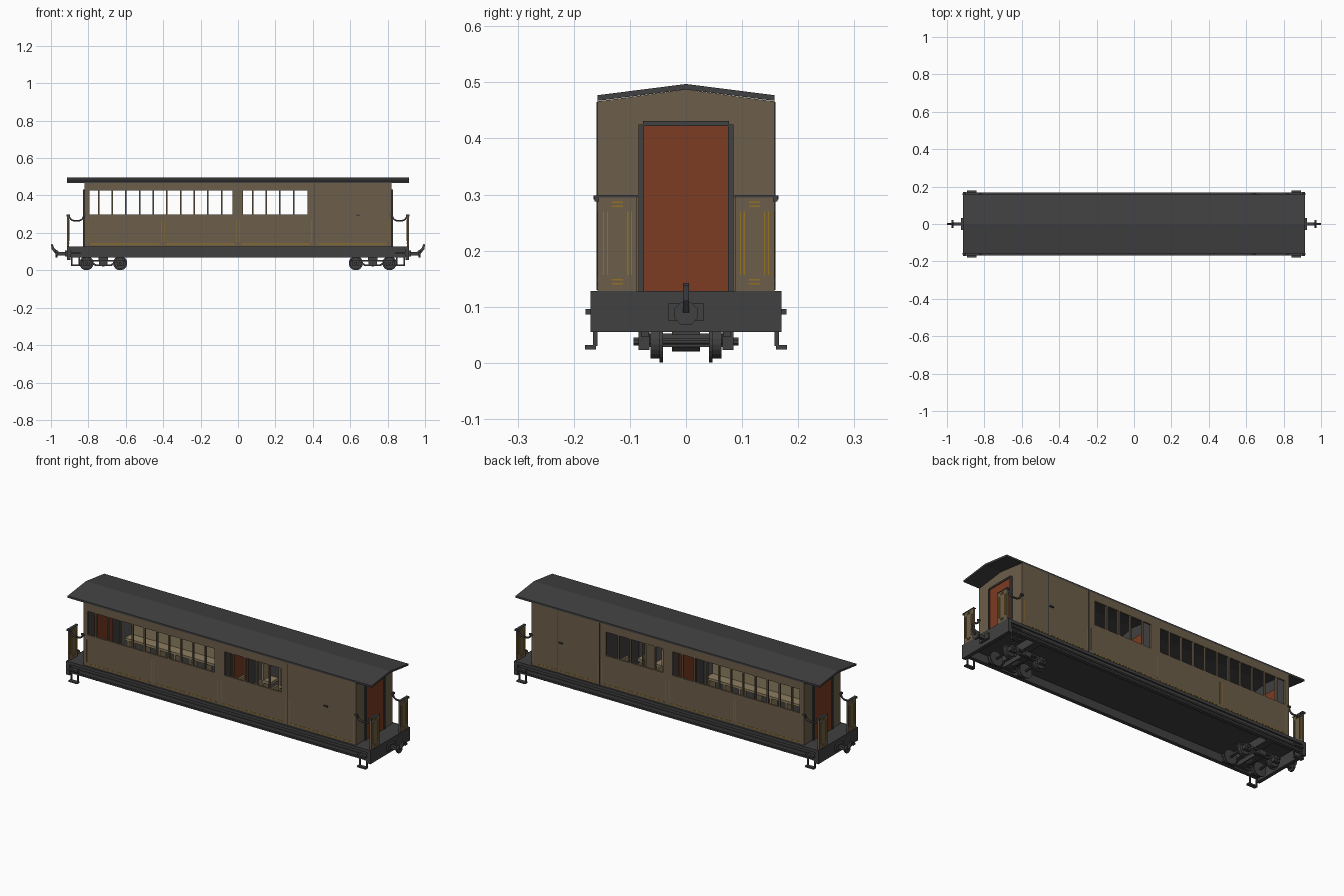
import bpy, bmesh, math
from mathutils import Matrix, Vector

if "Cube" in bpy.data.objects:
    bpy.data.objects.remove(bpy.data.objects["Cube"])


def material(name, rgb):
    m = bpy.data.materials.new(name)
    m.diffuse_color = (*rgb, 1)
    m.use_nodes = True
    m.node_tree.nodes["Principled BSDF"].inputs["Base Color"].default_value = m.diffuse_color
    return m


BROWN = material("brown paint", (0.15, 0.112, 0.068))
GREY = material("dark grey", (0.052, 0.052, 0.053))
RED = material("red brown door", (0.20, 0.044, 0.016))
GOLD = material("gold lining", (0.30, 0.17, 0.015))
TAN = material("tan seat wood", (0.27, 0.21, 0.12))
SIDES = (-1, 1)


class Part:
    """Collects simple solids in one mesh object."""

    def __init__(self):
        self.bm = bmesh.new()

    def box(self, x0, x1, y0, y1, z0, z1):
        c = Vector(((x0 + x1) / 2, (y0 + y1) / 2, (z0 + z1) / 2))
        s = (abs(x1 - x0), abs(y1 - y0), abs(z1 - z0), 1)
        bmesh.ops.create_cube(self.bm, size=1, matrix=Matrix.Translation(c) @ Matrix.Diagonal(s))

    def cyl(self, axis, c, length, r1, r2=None, n=16):
        rot = Matrix.Rotation(math.pi / 2, 4, 'Y') if axis == 'X' else Matrix.Rotation(-math.pi / 2, 4, 'X')
        spin = Matrix.Rotation(math.pi / n, 4, 'Z')
        bmesh.ops.create_cone(self.bm, cap_ends=True, segments=n, radius1=r1, radius2=r1 if r2 is None else r2,
                              depth=length, matrix=Matrix.Translation(c) @ rot @ spin)

    def prism(self, pts, a, b, axis):
        """Extrude (y,z) points along X, or (x,z) points along Y."""
        def at(p, t):
            return (t, p[0], p[1]) if axis == 'X' else (p[0], t, p[1])
        v0 = [self.bm.verts.new(at(p, a)) for p in pts]
        v1 = [self.bm.verts.new(at(p, b)) for p in pts]
        new = [self.bm.faces.new(v0), self.bm.faces.new(v1)]
        for i in range(len(pts)):
            j = (i + 1) % len(pts)
            new.append(self.bm.faces.new((v0[i], v0[j], v1[j], v1[i])))
        bmesh.ops.recalc_face_normals(self.bm, faces=new)

    def done(self, name, *mats, rule=None):
        self.bm.normal_update()
        if rule:
            for f in self.bm.faces:
                f.material_index = rule(f)
        me = bpy.data.meshes.new(name)
        self.bm.to_mesh(me)
        self.bm.free()
        for m in mats:
            me.materials.append(m)
        ob = bpy.data.objects.new(name, me)
        bpy.context.collection.objects.link(ob)
        return ob


# Roof: shallow gable sheet
p = Part()
p.prism([(-.158, .467), (0, .487), (.158, .467), (.158, .477), (0, .497), (-.158, .477)], -.915, .915, 'X')
p.done("roof", GREY)

# Side walls with window openings, grey inside
BAYS = [-.795, -.745] + [-.745 + .073 * i for i in range(1, 10)] + [-.03]
SALOON = [.028, .078, .151, .224, .297, .371]
for s in SIDES:
    p = Part()
    y0, y1 = s * .148, s * .158
    p.box(-.82, .82, y0, y1, .128, .297)
    p.box(-.82, .82, y0, y1, .426, .467)
    for a, b in ((-.82, -.795), (-.03, .028), (.371, .82)):
        p.box(a, b, y0, y1, .297, .426)
    for x in BAYS[1:-1] + SALOON[1:-1]:
        p.box(x - .004, x + .004, y0, y1, .297, .426)
    p.done("side_wall", BROWN, GREY, rule=lambda f: int(f.normal.y * s < -.5))

# End walls, end doors, door frames
gable = [(-.158, .128), (.158, .128), (.158, .466), (0, .487), (-.158, .466)]
for s in SIDES:
    p = Part()
    p.prism(gable, s * .81, s * .82, 'X')
    p.done("end_wall", BROWN, GREY, rule=lambda f: int(f.normal.x * s < -.5))
    p = Part()
    p.box(s * .805, s * .823, -.075, .075, .128, .422)
    p.done("end_door", RED)
    p = Part()
    for t in SIDES:
        p.box(s * .82, s * .828, t * .075, t * .085, .128, .425)
    p.box(s * .82, s * .828, -.077, .077, .422, .431)
    p.done("door_frame", GREY)

# Inner partitions and the door between compartments
p = Part()
inner = [(y * .148 / .158, z) for y, z in gable]
for x in (0, .392):
    p.prism(inner, x - .006, x + .006, 'X')
p.done("partition", GREY)
p = Part()
p.box(-.01, .01, -.075, .075, .128, .422)
p.done("partition_door", RED)

# Long benches and saloon seats
p = Part()
for s in SIDES:
    p.box(-.74, -.06, s * .085, s * .14, .19, .203)
    p.box(-.74, -.06, s * .14, s * .147, .19, .285)
    for i in range(8):
        x = -.73 + i * .093
        p.box(x, x + .012, s * .09, s * .14, .128, .19)
    for x in (.09, .19, .29):
        p.box(x, x + .055, s * .075, s * .142, .185, .2)
        p.box(x, x + .01, s * .075, s * .142, .128, .287)
p.done("seats", TAN)

# Luggage door seams and handles
p = Part()
for s in SIDES:
    for x in ((.41,) if s < 0 else (.41, .66)):
        p.box(x - .002, x + .002, s * .157, s * .1595, .13, .465)
    p.box(.63, .652, s * .157, s * .165, .291, .298)
p.done("luggage_door_fittings", GREY)

# Gold lining on the lower side panels
p = Part()
for s in SIDES:
    for a, b in ((-.8, -.41), (-.395, -.01), (.01, .395), (.42, .805)):
        p.box(a + .01, b - .01, s * .157, s * .159, .139, .142)
        for x in (a, b):
            p.box(x - .001, x + .001, s * .157, s * .159, .15, .27)
p.done("side_lining", GOLD)

# End gates, their rails and lining
gate, rail, lining = Part(), Part(), Part()
for s in SIDES:
    for t in SIDES:
        gate.box(s * .903, s * .913, t * .088, t * .158, .128, .295)
        rail.box(s * .901, s * .915, t * .086, t * .16, .295, .299)
        rail.box(s * .899, s * .917, t * .155, t * .163, .288, .298)
        rail.box(s * .812, s * .83, t * .155, t * .163, .288, .298)
        for y in (.097, .104, .140, .147):
            lining.box(s * .9, s * .9155, t * (y - .0012), t * (y + .0012), .157, .27)
        for z in (.141, .148, .279, .286):
            lining.box(s * .9, s * .9155, t * .112, t * .132, z - .0012, z + .0012)
gate.done("end_gates", BROWN)
rail.done("gate_rails", GREY)
lining.done("gate_lining", GOLD)

# Hanging safety chains
cu = bpy.data.curves.new("safety_chains", 'CURVE')
cu.dimensions = '3D'
cu.bevel_depth = .005
cu.bevel_resolution = 1
cu.materials.append(GREY)
for s in SIDES:
    for t in SIDES:
        sp = cu.splines.new('POLY')
        sp.points.add(8)
        for i, pt in enumerate(sp.points):
            u = i / 4 - 1
            pt.co = (s * (.864 + .042 * u), t * .152, .293 - .028 * (1 - u ** 4), 1)
bpy.context.collection.objects.link(bpy.data.objects.new("safety_chains", cu))

# Underframe: floor, channel solebars, headstocks
p = Part()
p.box(-.913, .913, -.168, .168, .112, .128)
for s in SIDES:
    p.box(-.9, .9, s * .148, s * .16, .07, .114)
    p.box(-.89, .89, s * .148, s * .168, .068, .076)
    p.box(-.9, .9, s * .158, s * .165, .088, .096)
    p.box(s * .895, s * .915, -.17, .17, .055, .128)
    p.box(s * .695, s * .735, -.15, .15, .07, .114)
p.done("underframe", GREY)

# Entrance steps at the four corners
p = Part()
for s in SIDES:
    for t in SIDES:
        p.box(s * .842, s * .894, t * .16, t * .18, .024, .032)
        p.box(s * .842, s * .894, t * .166, t * .179, .086, .096)
        for x in (.845, .885):
            p.box(s * x, s * (x + .007), t * .158, t * .166, .03, .1)
p.done("corner_steps", GREY)

# Bogies: side frames, bolster, axle boxes, wheels
for s in SIDES:
    frame, wheels = Part(), Part()
    cx = s * .72
    frame.box(cx - .022, cx + .022, -.08, .08, .028, .052)
    frame.cyl('Y', (cx, 0, .04), .05, .02)
    frame.box(cx - .025, cx + .025, -.025, .025, .05, .08)
    for t in SIDES:
        frame.box(cx - .115, cx + .115, t * .066, t * .08, .046, .055)
        frame.prism([(cx - .075, .046), (cx - .045, .024), (cx + .045, .024), (cx + .075, .046),
                     (cx + .06, .046), (cx + .04, .032), (cx - .04, .032), (cx - .06, .046)],
                    t * .066, t * .08, 'Y')
        frame.box(cx - .02, cx + .02, t * .066, t * .084, .028, .055)
        for w in SIDES:
            x = cx + w * .09
            frame.box(x - .018, x + .018, t * .065, t * .085, .023, .055)
            frame.cyl('Y', (x, t * .087, .038), .013, .008, n=8)
            wheels.cyl('Y', (x, t * .044, .038), .006, .038, n=20)
            wheels.cyl('Y', (x, t * .054, .038), .018, .031, n=20)
    for w in SIDES:
        wheels.cyl('Y', (cx + w * .09, 0, .038), .16, .006, n=8)
    frame.done("bogie_frame", GREY)
    wheels.done("wheelset", GREY)

# Couplers: backing plate, octagonal buffer, hook
for s in SIDES:
    p = Part()
    p.box(s * .91, s * .925, -.031, .031, .075, .106)
    p.box(s * .92, s * .965, -.009, .009, .08, .098)
    p.cyl('X', (s * .97, 0, .088), .01, .022, n=8)
    p.prism([(s * x, z) for x, z in ((.935, .094), (.962, .1), (.982, .118), (.992, .142), (1, .138),
                                     (.996, .112), (.978, .09), (.94, .084))], -.005, .005, 'Y')
    p.done("coupler", GREY)
